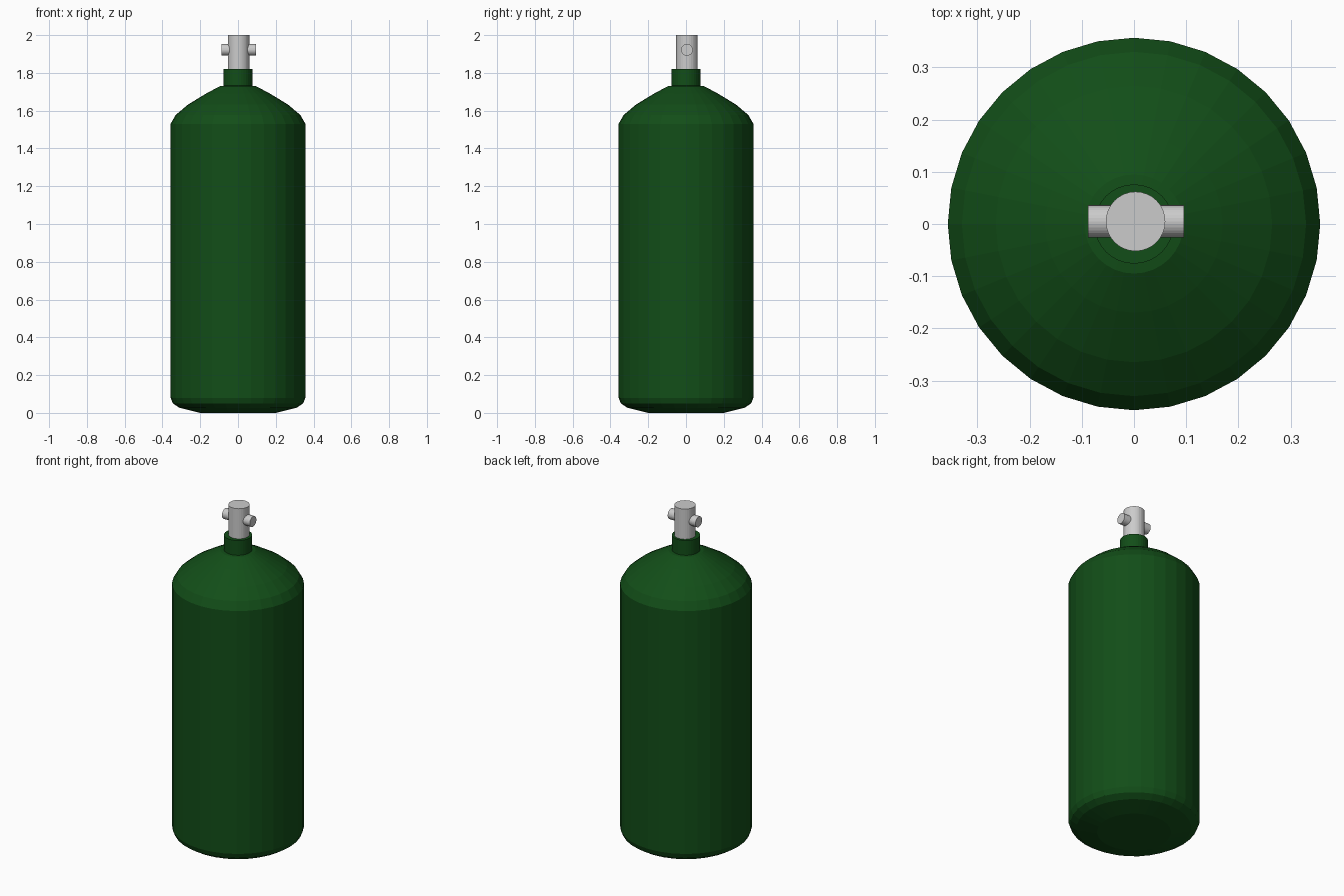
import bpy, bmesh
from math import cos, sin, pi
from mathutils import Matrix

if "Cube" in bpy.data.objects:
    bpy.data.objects.remove(bpy.data.objects["Cube"])

SIDES = 32


def lathe(name, profile):
    """Revolve (radius, z) points around z and cap both ends."""
    bm = bmesh.new()
    rings = [[bm.verts.new((r * cos(2 * pi * i / SIDES), r * sin(2 * pi * i / SIDES), z))
              for i in range(SIDES)] for r, z in profile]
    for low, high in zip(rings, rings[1:]):
        for i in range(SIDES):
            j = (i + 1) % SIDES
            bm.faces.new((low[i], low[j], high[j], high[i]))
    bm.faces.new(rings[0][::-1])
    bm.faces.new(rings[-1])
    mesh = bpy.data.meshes.new(name)
    bm.to_mesh(mesh)
    bm.free()
    obj = bpy.data.objects.new(name, mesh)
    bpy.context.collection.objects.link(obj)
    return obj


green = bpy.data.materials.new("dark_green")
green.diffuse_color = (0.006, 0.075, 0.009, 1)
green.use_nodes = True
green.node_tree.nodes["Principled BSDF"].inputs["Base Color"].default_value = green.diffuse_color

# Tank body with rounded base and domed shoulder
tank = lathe("tank_body", [
    (0.20, 0.0), (0.31, 0.027), (0.345, 0.05), (0.357, 0.08),
    (0.357, 1.53), (0.33, 1.577), (0.265, 1.632), (0.17, 1.69),
    (0.095, 1.73), (0.076, 1.732)])

# Collar on top of the shoulder
collar = lathe("neck_collar", [(0.076, 1.725), (0.076, 1.82)])
for part in (tank, collar):
    part.data.materials.append(green)

# Valve stem
stem = lathe("valve_stem", [(0.057, 1.80), (0.057, 2.0)])
stem.location = (0.003, 0.005, 0)

# Cross outlet running through the stem
outlet = lathe("valve_outlet", [(0.031, -0.092), (0.031, 0.092)])
outlet.data.transform(Matrix.Rotation(pi / 2, 4, 'Y'))
outlet.location = (0.004, 0.005, 1.922)
